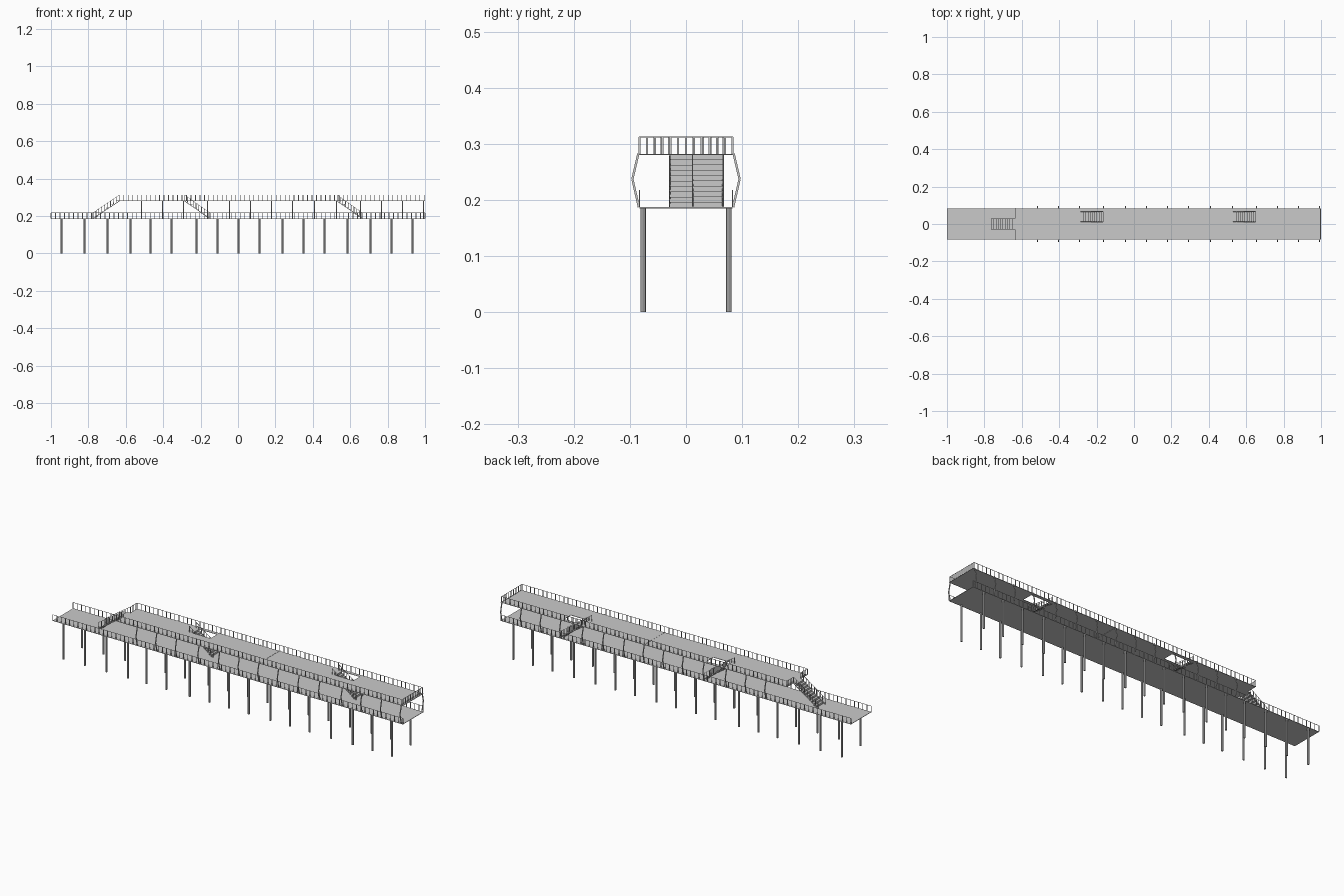
import bpy, bmesh
from mathutils import Vector, Matrix

cube = bpy.data.objects.get("Cube")
if cube:
    bpy.data.objects.remove(cube, do_unlink=True)

grey = bpy.data.materials.new("light concrete grey")
grey.use_nodes = True
grey.diffuse_color = (0.59, 0.59, 0.59, 1)
grey.node_tree.nodes["Principled BSDF"].inputs["Base Color"].default_value = grey.diffuse_color

LOW, HIGH = 0.187, 0.282      # deck levels
RAIL = 0.03                   # railing height
EDGE = 0.083                  # half width of the decks
UP_X = -0.635                 # start of the upper deck
JOINT = 0.179                 # joint across the upper deck
HOLES = (-0.285, 0.53)        # start of each stair opening
HOLE_LEN, HOLE_Y0, HOLE_Y1 = 0.12, 0.012, 0.066
PILES = (-0.944, -0.821, -0.698, -0.575, -0.468, -0.356, -0.222, -0.11, 0.003,
         0.115, 0.238, 0.35, 0.463, 0.586, 0.709, 0.821, 0.933)
STRUTS = (-0.516, -0.404, -0.291, -0.163, -0.045, 0.067, 0.179,
          0.291, 0.409, 0.527, 0.655, 0.767, 0.88, 0.992)


def finish(bm, name):
    mesh = bpy.data.meshes.new(name)
    bm.to_mesh(mesh)
    bm.free()
    mesh.materials.append(grey)
    ob = bpy.data.objects.new(name, mesh)
    bpy.context.scene.collection.objects.link(ob)


def box(bm, x0, x1, y0, y1, z0, z1):
    size = Matrix.Diagonal((x1 - x0, y1 - y0, z1 - z0, 1))
    place = Matrix.Translation(((x0 + x1) / 2, (y0 + y1) / 2, (z0 + z1) / 2))
    bmesh.ops.create_cube(bm, size=1, matrix=place @ size)


def bar(bm, a, b, w):
    a, b = Vector(a), Vector(b)
    d = b - a
    turn = d.to_track_quat('Z', 'Y').to_matrix().to_4x4()
    bmesh.ops.create_cube(bm, size=1, matrix=Matrix.Translation((a + b) / 2)
                          @ turn @ Matrix.Diagonal((w, w, d.length, 1)))


def railing(bm, a, b, step=0.024):
    """Flat posts standing on the line a-b, with a top rail."""
    a, b, up = Vector(a), Vector(b), Vector((0, 0, RAIL))
    n = max(2, round((b - a).length / step))
    along_x = abs(b.x - a.x) > abs(b.y - a.y)
    wx, wy = (0.0018, 0.0007) if along_x else (0.0007, 0.0018)
    for i in range(n + 1):
        p = a.lerp(b, i / n)
        box(bm, p.x - wx, p.x + wx, p.y - wy, p.y + wy, p.z, p.z + RAIL)
    bar(bm, a + up, b + up, 0.0016)


def stairs(name, x_top, x_bottom, y0, y1, steps=10):
    """Landing, treads and risers with a sloping railing on both sides."""
    bm = bmesh.new()
    s = 1 if x_bottom > x_top else -1
    x_first = x_top + s * 0.018
    run, rise = (x_bottom - x_first) / steps, (HIGH - LOW) / steps
    box(bm, *sorted((x_top, x_first)), y0, y1, HIGH - 0.002, HIGH)
    for i in range(steps):
        x, z = x_first + i * run, HIGH - i * rise
        box(bm, *sorted((x, x - s * 0.001)), y0, y1, z - rise, z)
        if i < steps - 1:
            box(bm, *sorted((x, x + run)), y0, y1, z - rise - 0.0015, z - rise)
    for y in (y0, y1):
        bar(bm, (x_top, y, HIGH - 0.003), (x_bottom, y, LOW), 0.003)
        railing(bm, (x_top, y, HIGH), (x_bottom, y, LOW), 0.018)
    finish(bm, name)


# Lower deck
bm = bmesh.new()
box(bm, -1, 1, -EDGE, EDGE, LOW - 0.002, LOW)
finish(bm, "lower_deck")

# Upper deck: two lengths, each laid around its stair opening
for name, x0, x1, h in (("upper_deck_right", UP_X, JOINT - 0.0005, HOLES[0]),
                        ("upper_deck_left", JOINT + 0.0005, 1, HOLES[1])):
    bm = bmesh.new()
    for xa, xb, ya, yb in ((x0, x1, -EDGE, HOLE_Y0), (x0, x1, HOLE_Y1, EDGE),
                           (x0, h, HOLE_Y0, HOLE_Y1),
                           (h + HOLE_LEN, x1, HOLE_Y0, HOLE_Y1)):
        box(bm, xa, xb, ya, yb, HIGH - 0.002, HIGH)
    finish(bm, name)

# Supporting piles
bm = bmesh.new()
for x in PILES:
    for side in (-1, 1):
        bmesh.ops.create_cone(bm, cap_ends=True, segments=8, radius1=0.0048, radius2=0.0048,
                              depth=LOW, matrix=Matrix.Translation((x, side * 0.0765, LOW / 2)))
finish(bm, "piles")

# Bent side struts between the decks
bm = bmesh.new()
for x in STRUTS:
    for s in (-1, 1):
        knee = (x, s * 0.0955, 0.237)
        bar(bm, (x, s * 0.084, LOW), knee, 0.004)
        bar(bm, knee, (x, s * 0.085, HIGH), 0.004)
finish(bm, "side_struts")

# Deck railings
bm = bmesh.new()
for s in (-1, 1):
    railing(bm, (-1, s * EDGE, LOW), (1, s * EDGE, LOW))
finish(bm, "lower_railing")

bm = bmesh.new()
for s in (-1, 1):
    railing(bm, (UP_X, s * EDGE, HIGH), (0.995, s * EDGE, HIGH))
    railing(bm, (UP_X, s * 0.03, HIGH), (UP_X, s * EDGE, HIGH), 0.0135)
railing(bm, (0.995, -EDGE, HIGH), (0.995, EDGE, HIGH), 0.0135)
finish(bm, "upper_railing")

# Stairs
stairs("end_stairs", UP_X, -0.775, -0.029, 0.029)
for k, h in enumerate(HOLES):
    stairs("deck_stairs_%d" % (k + 1), h, h + 0.135, HOLE_Y0, HOLE_Y1)
